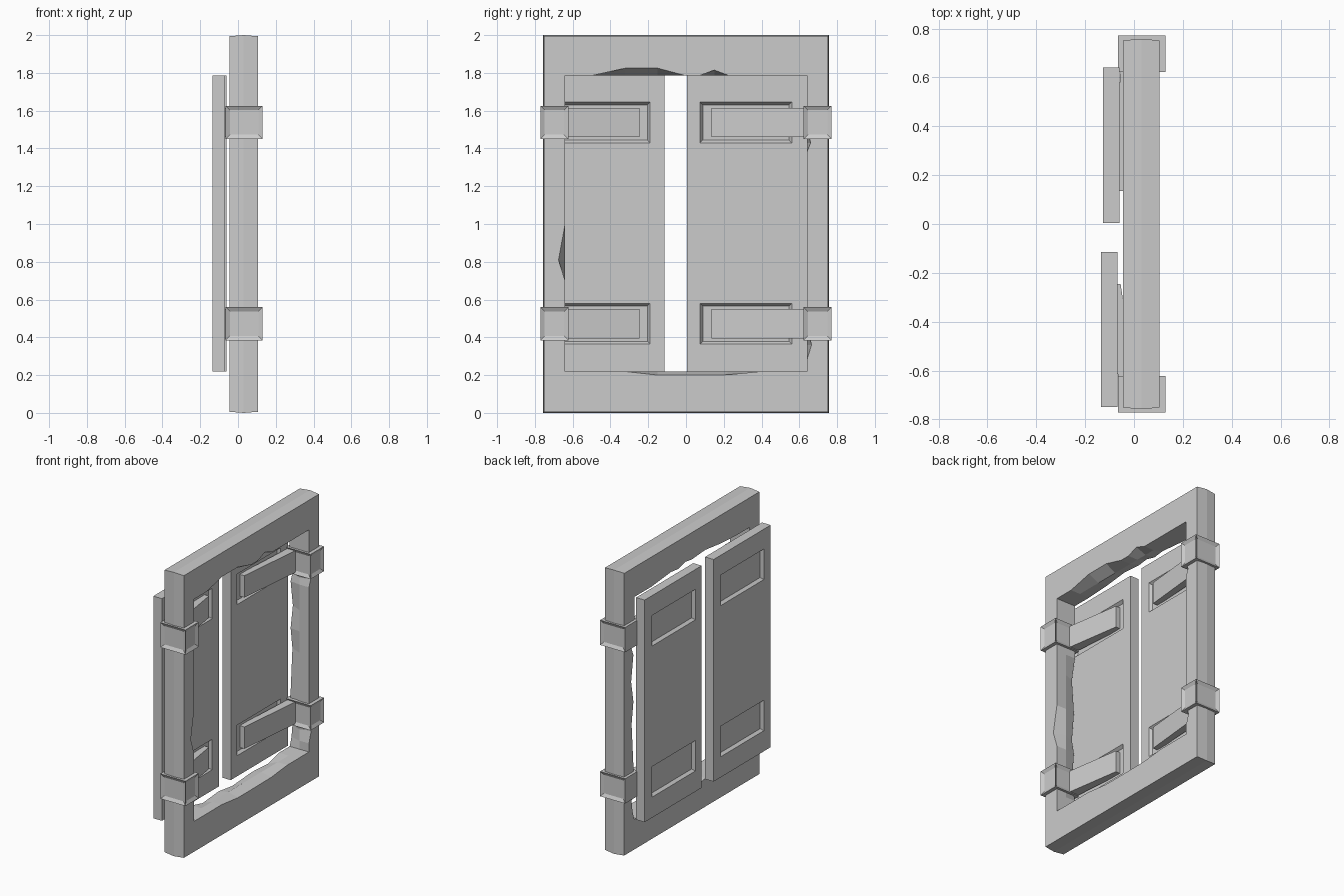
import bpy, bmesh
from mathutils import Vector

cube = bpy.data.objects.get("Cube")
if cube:
    bpy.data.objects.remove(cube, do_unlink=True)

grey = bpy.data.materials.new("stone_grey")
grey.use_nodes = True
COL = (0.6, 0.6, 0.6, 1)
grey.diffuse_color = COL
grey.node_tree.nodes["Principled BSDF"].inputs["Base Color"].default_value = COL


def finish(name, bm):
    bmesh.ops.remove_doubles(bm, verts=bm.verts, dist=1e-5)
    bmesh.ops.recalc_face_normals(bm, faces=bm.faces)
    me = bpy.data.meshes.new(name)
    bm.to_mesh(me)
    bm.free()
    me.materials.append(grey)
    ob = bpy.data.objects.new(name, me)
    bpy.context.collection.objects.link(ob)
    return ob


def inset(bm, faces, width, depth):
    bmesh.ops.inset_individual(bm, faces=faces, thickness=width, depth=-depth)


# Frame: four mitred rails with chips worn out of the inner edges
XF, XM, XB = 0.105, 0.03, -0.045
IY, IZ0, IZ1 = 0.64, 0.22, 1.785
# per rail: (position along edge, chip depth at +x edge, chip depth at -x edge)
bottom = [(-0.45, 0, 0), (-0.33, 0, 0.03), (-0.15, 0.02, 0.015), (0.0, 0.02, 0.035),
          (0.22, 0.018, 0.02), (0.4, 0, 0.03), (0.52, 0, 0)]
top = [(0.45, 0, 0), (0.23, 0, 0.02), (0.15, 0.03, 0.01), (0.07, 0, 0.03), (0.0, 0, 0.02),
       (-0.15, 0.04, 0.03), (-0.32, 0.04, 0.01), (-0.5, 0, 0)]
plus_y = [(0.28, 0, 0.02), (0.36, 0.025, 0.03), (0.45, 0, 0), (0.9, 0, 0.03), (1.05, 0, 0.01),
          (1.2, 0, 0.035), (1.38, 0, 0.01), (1.43, 0.02, 0.03), (1.5, 0, 0)]
minus_y = [(1.4, 0, 0), (1.25, 0, 0.03), (1.0, 0, 0.01), (0.81, 0.035, 0.03),
           (0.7, 0, 0.01), (0.5, 0, 0.03), (0.35, 0, 0)]


def outer(y, z, x):
    grow = 0.006 if x == XM else 0.0
    return Vector((x, y * (0.752 + grow), 1.0 + z * (0.994 + grow)))


bm = bmesh.new()
rails = [((-1, -1), (1, -1), bottom), ((1, -1), (1, 1), plus_y),
         ((1, 1), (-1, 1), top), ((-1, 1), (-1, -1), minus_y)]
for a, b, chips in rails:
    inner = {}
    for x, k in ((XF, 1), (XM, None), (XB, 2)):
        pts = []
        for c in chips:
            d = c[k] if k else 0.0
            if a[1] == b[1]:
                z = IZ0 - d if a[1] < 0 else IZ1 + d
                pts.append(Vector((x, c[0], z)))
            else:
                pts.append(Vector((x, a[0] * (IY + d), c[0])))
        ends = [Vector((x, s[0] * IY, IZ0 if s[1] < 0 else IZ1)) for s in (a, b)]
        inner[x] = [ends[0]] + pts + [ends[1]]
    make = lambda co: bm.faces.new([bm.verts.new(p) for p in co])
    for x in (XF, XB):
        make([outer(*a, x), outer(*b, x)] + inner[x][::-1])
    for x0, x1 in ((XF, XM), (XM, XB)):
        make([outer(*a, x0), outer(*b, x0), outer(*b, x1), outer(*a, x1)])
        for i in range(len(inner[x0]) - 1):
            make([inner[x0][i], inner[x0][i + 1], inner[x1][i + 1], inner[x1][i]])
finish("frame", bm)


# Shutters: slabs with two bevelled recesses on each broad side
def shutter(name, x0, x1, ys):
    zs = [0.22, 0.365, 0.58, 1.43, 1.645, 1.785]
    bm = bmesh.new()
    sheet = [[bm.verts.new((x0, y, z)) for z in zs] for y in ys]
    for i in range(3):
        for j in range(5):
            bm.faces.new((sheet[i][j], sheet[i + 1][j], sheet[i + 1][j + 1], sheet[i][j + 1]))
    ret = bmesh.ops.extrude_face_region(bm, geom=bm.faces[:], use_keep_orig=True)
    bmesh.ops.translate(bm, verts=[v for v in ret["geom"] if isinstance(v, bmesh.types.BMVert)],
                        vec=(x1 - x0, 0, 0))
    bmesh.ops.recalc_face_normals(bm, faces=bm.faces)
    panels = []
    for f in bm.faces:
        c = f.calc_center_median()
        if abs(f.normal.x) > 0.9 and ys[1] < c.y < ys[2] and (zs[1] < c.z < zs[2] or zs[3] < c.z < zs[4]):
            panels.append(f)
    inset(bm, panels, 0.02, 0.02)
    finish(name, bm)


shutter("left_shutter", -0.126, -0.06, [0.005, 0.075, 0.56, 0.64])
shutter("right_shutter", -0.135, -0.068, [-0.75, -0.675, -0.19, -0.115])


# Box collars clamped round the posts, with sunken panels
def collar(name, side, zc):
    bm = bmesh.new()
    bmesh.ops.create_cube(bm, size=1)
    for v in bm.verts:
        v.co = Vector((0.0325 + v.co.x * 0.195, side * 0.697 + v.co.y * 0.148, zc + v.co.z * 0.175))
    bmesh.ops.recalc_face_normals(bm, faces=bm.faces)
    inset(bm, [f for f in bm.faces if f.normal.x > 0.9 or abs(f.normal.y) > 0.9], 0.032, 0.012)
    finish(name, bm)


# Tapered hinge arms reaching from the collars into the shutter recesses
def arm(name, side, zc, tip, root, x_back):
    bm = bmesh.new()
    outline = [(x_back, tip), (x_back + 0.04, tip), (0.005, root), (x_back + 0.03, root)]
    f = bm.faces.new([bm.verts.new((x, side * y, zc - 0.077)) for x, y in outline])
    ret = bmesh.ops.extrude_face_region(bm, geom=[f], use_keep_orig=True)
    bmesh.ops.translate(bm, verts=[v for v in ret["geom"] if isinstance(v, bmesh.types.BMVert)],
                        vec=(0, 0, 0.154))
    finish(name, bm)


for side, label, tip, x_back in ((1, "left", 0.135, -0.085), (-1, "right", 0.245, -0.095)):
    for zc, level in ((0.472, "lower"), (1.538, "upper")):
        collar(f"{level}_{label}_collar", side, zc)
        arm(f"{level}_{label}_hinge_arm", side, zc, tip, 0.635, x_back)
